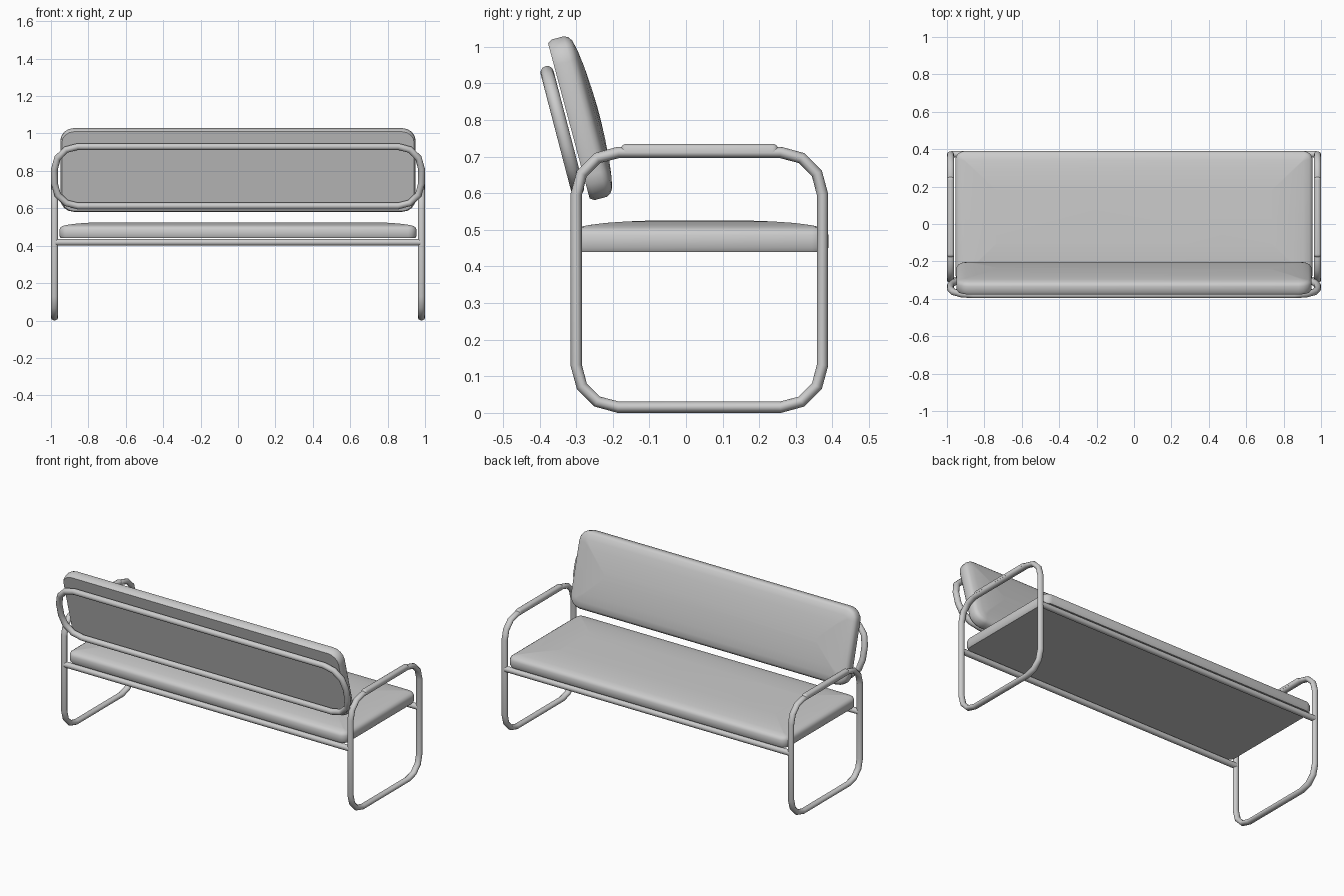
import bpy, bmesh
from math import radians, sin, cos, pi

if "Cube" in bpy.data.objects:
    bpy.data.objects.remove(bpy.data.objects["Cube"], do_unlink=True)

grey = bpy.data.materials.new("light_grey")
grey.use_nodes = True
grey.diffuse_color = (0.6, 0.6, 0.6, 1)
grey.node_tree.nodes["Principled BSDF"].inputs["Base Color"].default_value = (0.6, 0.6, 0.6, 1)


def rounded_rect(a, b, r, steps):
    """Points around a rectangle of half sizes a, b with corner radius r."""
    pts = []
    for k, (sx, sy) in enumerate([(1, 1), (-1, 1), (-1, -1), (1, -1)]):
        for i in range(steps + 1):
            t = (k + i / steps) * pi / 2
            pts.append((sx * (a - r) + r * cos(t), sy * (b - r) + r * sin(t)))
    return pts


def finish(ob):
    bpy.ops.object.select_all(action="DESELECT")
    ob.select_set(True)
    bpy.context.view_layer.objects.active = ob
    if ob.type == "CURVE":
        bpy.ops.object.convert(target="MESH")
        ob = bpy.context.object
    ob.data.materials.clear()
    ob.data.materials.append(grey)
    bpy.ops.object.shade_smooth_by_angle(angle=radians(40))


def place(name, data, loc, rot, scale=(1, 1, 1)):
    ob = bpy.data.objects.new(name, data)
    bpy.context.collection.objects.link(ob)
    ob.location, ob.scale = loc, scale
    ob.rotation_euler = [radians(d) for d in rot]
    finish(ob)


def tube(name, pts, radius, closed, loc, rot=(0, 0, 0), scale=(1, 1, 1)):
    cu = bpy.data.curves.new(name, "CURVE")
    cu.dimensions = "3D"
    cu.bevel_depth, cu.bevel_resolution = radius, 4
    sp = cu.splines.new("POLY")
    sp.points.add(len(pts) - 1)
    for p, (x, y) in zip(sp.points, pts):
        p.co = (x, y, 0, 1)
    sp.use_cyclic_u = closed
    place(name, cu, loc, rot, scale)


def cushion(name, a, b, r, profile, bulge, loc, rot=(0, 0, 0)):
    """Stack of rounded outlines; profile holds (inset, height) pairs."""
    bm = bmesh.new()
    rings = []
    for inset, h in profile:
        ring = []
        for x, y in rounded_rect(a - inset, b - inset, max(r - inset, 0.004), 4):
            y *= 1 - bulge * (x / a) ** 4
            ring.append(bm.verts.new((x, y, h)))
        rings.append(ring)
    n = len(rings[0])
    for lo, hi in zip(rings, rings[1:]):
        for i in range(n):
            j = (i + 1) % n
            bm.faces.new((lo[i], lo[j], hi[j], hi[i]))
    bm.faces.new(rings[0][::-1])
    bm.faces.new(rings[-1])
    me = bpy.data.meshes.new(name)
    bm.to_mesh(me)
    bm.free()
    place(name, me, loc, rot)


# Padding: flat underside, rounded rim, shallow dome
padding = [(0.008, 0), (0, 0.012), (0, 0.046), (0.006, 0.058), (0.018, 0.066),
           (0.05, 0.073), (0.1, 0.079), (0.16, 0.083), (0.215, 0.085)]
cushion("seat_cushion", 0.955, 0.3625, 0.045, padding, 0.035, (0, 0.0375, 0.44))
cushion("back_cushion", 0.95, 0.233, 0.07, padding, 0.035, (0, -0.32, 0.7975), (75, 0, 180))

# Looped tube behind the back cushion
tube("back_frame", rounded_rect(0.9815, 0.164, 0.125, 3), 0.0182, True,
     (0, -0.338, 0.771), (75.4, 0, 180))

# Looped side frames, each leg pair and armrest in one piece
arm_profile = [(0, 0), (0, 0.012), (0.004, 0.018), (0.01, 0.022), (0.015, 0.023)]
for side, x in (("left", 0.981), ("right", -0.981)):
    tube(side + "_side_frame", rounded_rect(0.3365, 0.348, 0.115, 3), 0.0155, True,
         (x, 0.0365, 0.3635), (90, 0, 90), (1, 1, 1.2))
    cushion(side + "_arm_pad", 0.0188, 0.215, 0.016, arm_profile, 0, (x, 0.037, 0.712))

# Rails under the seat
for name, y in (("rear", -0.3), ("front", 0.373)):
    tube(name + "_seat_rail", [(-0.975, 0), (0.975, 0)], 0.0175, False, (0, y, 0.418))
